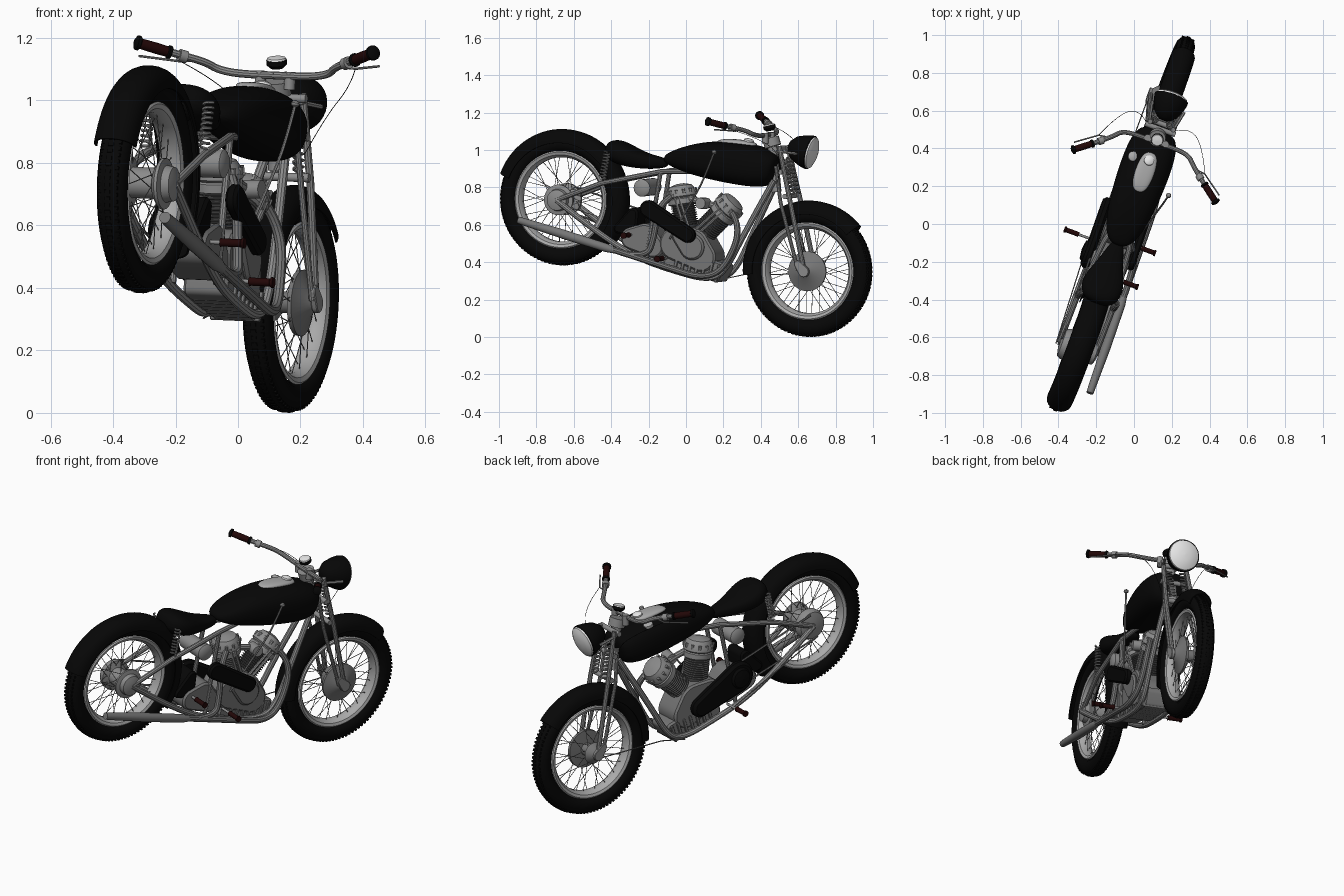
import bpy, bmesh
from math import sin, cos, pi, radians
from mathutils import Vector, Matrix

cube = bpy.data.objects.get("Cube")
if cube:
    bpy.data.objects.remove(cube, do_unlink=True)

# Machine frame: x to its right, y forward, z up, origin between the axles
FWD = Vector((.321, .907, -.263)).normalized()
SIDE = Vector((.937, -.345, -.04))
SIDE = (SIDE - FWD * SIDE.dot(FWD)).normalized()
POSE = Matrix((SIDE, FWD, SIDE.cross(FWD))).transposed().to_4x4()
POSE.translation = (-.065, 0, .545)
FRONT, REAR = .727, -.724
made = []


def material(name, r, g, b):
    m = bpy.data.materials.new(name)
    m.use_nodes = True
    m.diffuse_color = (r, g, b, 1)
    m.node_tree.nodes["Principled BSDF"].inputs["Base Color"].default_value = (r, g, b, 1)
    return m


BLACK = material("black", .002, .002, .002)
STEEL = material("steel", .26, .26, .26)
DARK = material("dark_steel", .18, .18, .18)
IRON = material("dark_iron", .08, .08, .08)
BRIGHT = material("bright_metal", .4, .4, .4)
WHITE = material("lens_white", .8, .8, .8)
GRIP = material("grip_brown", .016, .002, .002)


def place(name, data, mat):
    ob = bpy.data.objects.new(name, data)
    bpy.context.collection.objects.link(ob)
    data.materials.append(mat)
    ob.matrix_world = POSE
    made.append(ob)
    return ob


def finish(name, bm, mat):
    bmesh.ops.recalc_face_normals(bm, faces=bm.faces)
    me = bpy.data.meshes.new(name)
    bm.to_mesh(me)
    bm.free()
    return place(name, me, mat)


def skin(bm, rings, closed_rings=True, closed_loop=False, caps=False):
    """Bridge rows of points into quads."""
    rows = [[bm.verts.new(p) for p in ring] for ring in rings]
    n = len(rows[0])
    for i in range(len(rows) if closed_loop else len(rows) - 1):
        a, b = rows[i], rows[(i + 1) % len(rows)]
        for j in range(n if closed_rings else n - 1):
            k = (j + 1) % n
            bm.faces.new((a[j], a[k], b[k], b[j]))
    if caps:
        bm.faces.new(rows[0])
        bm.faces.new(rows[-1])


def lathe(name, profile, centre, axis, mat, seg=32, loop=False):
    """Spin (radius, along-axis) points about an axis."""
    q = Vector(axis).to_track_quat('Z', 'Y')
    rings = [[Vector(centre) + q @ Vector((max(r, .0005) * cos(t), max(r, .0005) * sin(t), d))
              for t in (2 * pi * i / seg for i in range(seg))] for r, d in profile]
    bm = bmesh.new()
    skin(bm, rings, closed_loop=loop, caps=not loop)
    return finish(name, bm, mat)


def rod(name, a, b, r, mat):
    d = Vector(b) - Vector(a)
    return lathe(name, [(r, 0), (r, d.length)], a, d, mat, 16)


def pipe(name, paths, r, mat, curved=False):
    cu = bpy.data.curves.new(name, 'CURVE')
    cu.dimensions = '3D'
    cu.bevel_depth, cu.bevel_resolution, cu.resolution_u = r, 1 if r < .01 else 3, 6
    cu.use_fill_caps = True
    for path in paths:
        sp = cu.splines.new('NURBS' if curved else 'POLY')
        sp.points.add(len(path) - 1)
        for p, co in zip(sp.points, path):
            p.co = (*co, 1)
        if curved:
            sp.use_endpoint_u, sp.order_u = True, 3
    return place(name, cu, mat)


def both(path):
    return [path, [(-x, y, z) for x, y, z in path]]


def hull(name, circles, x0, x1, mat, bevel=.01):
    """Slab around circles (y, z, radius) with softened edges."""
    bm = bmesh.new()
    for x, shrink in ((x0, bevel), (x0 + bevel, 0), (x1 - bevel, 0), (x1, bevel)):
        for y, z, r in circles:
            for i in range(28):
                t = 2 * pi * i / 28
                bm.verts.new((x, y + (r - shrink) * cos(t), z + (r - shrink) * sin(t)))
    bmesh.ops.convex_hull(bm, input=bm.verts)
    bmesh.ops.delete(bm, geom=[v for v in bm.verts if not v.link_faces], context='VERTS')
    return finish(name, bm, mat)


def loft(name, sections, mat, power=.8):
    """Rounded body from (y, bottom, top, half width) sections."""
    def sq(v):
        return abs(v) ** power * (1 if v > 0 else -1)
    rings = [[(w * sq(cos(t)), y, (lo + hi) / 2 + (hi - lo) / 2 * sq(sin(t)))
              for t in (2 * pi * (i + .5) / 20 for i in range(20))] for y, lo, hi, w in sections]
    bm = bmesh.new()
    skin(bm, rings, caps=True)
    ob = finish(name, bm, mat)
    ob.modifiers.new("soft", 'SUBSURF').levels = 2
    return ob


# Wheels: tyre, tread, rim and spokes
def wheel(label, y):
    ring = [(.302 + .049 * cos(t), .05 * sin(t)) for t in (2 * pi * i / 14 for i in range(14))]
    lathe(label + "_tyre", ring, (0, y, 0), (1, 0, 0), BLACK, 64, True)
    lathe(label + "_rim", [(.255, -.04), (.262, -.034), (.25, -.02), (.236, 0), (.25, .02), (.262, .034),
                           (.255, .04), (.24, .034), (.226, .012), (.226, -.012), (.24, -.034)],
          (0, y, 0), (1, 0, 0), BRIGHT, 56, True)
    bm = bmesh.new()
    for i in range(100):
        for x in (-.024, 0, .024):
            turn = Matrix.Translation((0, y, 0)) @ Matrix.Rotation(2 * pi * (i + (x == 0) * .5) / 100, 4, 'X')
            spot = turn @ Matrix.Translation((x, 0, .348 - abs(x) * .28)) @ Matrix.Diagonal((.018, .011, .01, 1))
            bmesh.ops.create_cube(bm, size=1, matrix=spot)
    finish(label + "_tread", bm, BLACK)
    spokes = []
    for i in range(40):
        t, side = 2 * pi * i / 40, (-1) ** i
        lean = t + (.55 if i % 4 < 2 else -.55)
        spokes.append([(.045 * side, y + .06 * cos(lean), .06 * sin(lean)),
                       (.008 * side, y + .232 * cos(t), .232 * sin(t))])
    pipe(label + "_spokes", spokes, .0016, DARK)


def fender(label, y, start, end, width):
    rings = []
    for i in range(41):
        t = radians(start + (end - start) * i / 40)
        rings.append([(width * cos(k), y + (.305 + .072 * sin(k) ** .8) * cos(t), (.305 + .072 * sin(k) ** .8) * sin(t))
                      for k in (pi * j / 12 + 1e-6 * (6 - j) for j in range(13))])
    bm = bmesh.new()
    skin(bm, rings, closed_rings=False)
    finish(label + "_fender", bm, BLACK).modifiers.new("sheet", 'SOLIDIFY').thickness = .006


wheel("front", FRONT)
wheel("rear", REAR)
fender("front", FRONT, 55, 198, .064)
fender("rear", REAR, -25, 173, .07)
lathe("front_hub", [(.03, -.085), (.045, -.07), (.06, -.05), (.035, -.03), (.035, .02), (.105, .025),
                    (.107, .04), (.05, .062), (.025, .08)], (0, FRONT, 0), (1, 0, 0), DARK)
lathe("rear_hub", [(.03, -.1), (.075, -.09), (.085, -.07), (.085, -.05), (.05, -.04), (.05, .04), (.062, .045),
                   (.082, .06), (.082, .07), (.06, .075), (.055, .1), (.025, .11)], (0, REAR, 0), (1, 0, 0), STEEL)

# Frame
rails = [(.1, REAR, 0), (.1, -.45, -.11), (.09, -.2, -.18), (.085, .0, -.192), (.085, .2, -.19),
         (.085, .29, -.13), (.07, .34, .1), (.03, .42, .42)]
pipe("frame_cradle", both(rails), .016, STEEL, True)
pipe("seat_stays", both([(.1, REAR, 0), (.1, -.5, .155), (.07, -.2, .3), (.03, -.05, .34), (.02, .36, .44)]), .014, STEEL)
pipe("seat_tubes", both([(.07, -.2, .3), (.075, -.16, -.18)]), .012, STEEL)
rod("steering_head", (0, .44, .36), (0, .35, .61), .026, STEEL)

# Fork with twin tubes, springs and links
pipe("fork_legs", both([(.085, FRONT, 0), (.08, .55, .35), (.065, .415, .61)]), .013, STEEL)
pipe("fork_struts", both([(.085, .69, .0), (.07, .5, .32), (.055, .42, .5)]), .01, STEEL)
for z, y in ((.59, .4), (.48, .46), (.36, .52)):
    rod("fork_link", (-.085, y, z), (.085, y, z), .014, STEEL)
for x in (-.09, .09):
    hull("axle_plate", [(FRONT, 0, .03), (.685, .03, .02)], x - .01, x + .01, STEEL, .003)


def coil(name, a, b, r, turns):
    a, b = Vector(a), Vector(b)
    n = turns * 10
    path = [a.lerp(b, i / n) + Vector((r * cos(i * pi / 5), r * sin(i * pi / 5), 0)) for i in range(n + 1)]
    pipe(name, both([tuple(p) for p in path]), .005, STEEL)


coil("fork_springs", (.04, .54, .38), (.04, .45, .55), .016, 9)
coil("seat_springs", (.1, -.5, .18), (.1, -.51, .33), .016, 9)

# Fuel tank with top panel and caps
loft("fuel_tank", [(-.22, .355, .385, .04), (-.17, .335, .43, .085), (-.07, .324, .492, .115), (.06, .325, .542, .13),
                   (.2, .336, .57, .137), (.32, .352, .576, .132), (.395, .38, .56, .11), (.415, .42, .53, .07)], BLACK)
loft("tank_panel", [(.05, .53, .539, .02), (.08, .53, .557, .045), (.16, .54, .576, .054),
                    (.24, .55, .585, .045), (.27, .55, .578, .02)], BRIGHT)
for x, mat in ((0, WHITE), (-.085, BRIGHT)):
    lathe("filler_cap", [(.027, 0), (.027, .016), (.018, .022), (0, .024)], (x, .22, .572 - abs(x) * .4), (0, 0, 1), mat, 20)

# Saddle
loft("saddle", [(-.55, .305, .37, .06), (-.5, .27, .398, .108), (-.42, .266, .382, .115), (-.33, .278, .365, .075),
                (-.25, .298, .368, .05), (-.19, .325, .365, .03)], BLACK)

# Headlight
lathe("headlight_shell", [(0, -.09), (.035, -.082), (.065, -.052), (.084, -.005), (.092, .028), (.092, .04), (.087, .042)],
      (0, .535, .615), (0, 1, 0), BLACK)
lathe("headlight_lens", [(.088, .037), (.085, .05), (.062, .061), (.03, .067), (0, .069)], (0, .535, .615), (0, 1, 0), WHITE)
pipe("headlight_brackets", both([(.065, .41, .58), (.09, .53, .6)]), .008, STEEL)

# Handlebar, grips, levers, gauge and cables
half = [(0, .31, .64), (.11, .315, .64), (.19, .3, .648), (.22, .26, .662), (.31, .18, .667), (.40, .11, .676)]
pipe("handlebar", both(half), .0125, STEEL, True)
for side in (-1, 1):
    spot, along = (.312 * side, .18, .667), (.1 * side, -.082, .01)
    lathe("handle_grip", [(.017, .008), (.018, .05), (.017, .11)], spot, along, GRIP, 18)
    lathe("grip_collar", [(.02, 0), (.022, .004), (.022, .01), (.016, .014)], spot, along, BLACK, 18)
    lathe("grip_end", [(.016, .106), (.024, .11), (.024, .12), (.012, .126)], spot, along, BLACK, 18)
    rod("lever_clamp", (.27 * side, .215, .663), (.29 * side, .198, .665), .02, STEEL)
    rod("bar_riser", (.05 * side, .33, .6), (.05 * side, .315, .655), .018, STEEL)
pipe("hand_levers", both([(.26, .24, .658), (.3, .235, .654), (.41, .155, .645)]), .004, STEEL)
pipe("cables", both([(.3, .235, .655), (.23, .4, .64), (.13, .47, .55), (.08, .46, .42)]), .0013, BLACK, True)
rod("top_clamp", (0, .36, .59), (0, .335, .63), .045, STEEL)
tilt = (0, -.55, 1)
lathe("gauge", [(.02, 0), (.033, .012), (.033, .028)], (0, .324, .668), tilt, BLACK, 24)
lathe("gauge_face", [(.031, .028), (.029, .034), (0, .037)], (0, .324, .668), tilt, WHITE, 24)

# Engine: case, sump, finned cylinders
hull("crankcase", [(.07, -.04, .1), (-.02, -.05, .09), (.14, -.08, .08)], -.08, .085, DARK)
hull("sump", [(-.04, -.165, .025), (.24, -.165, .025), (.25, -.11, .03), (-.04, -.11, .03)], -.075, .075, DARK)
for i in range(7):
    hull("sump_rib", [(.01 + .04 * i, -.183, .008), (.01 + .04 * i, -.1, .008)], -.085, .085, DARK, .002)
hull("gearbox", [(-.2, -.06, .07), (-.27, -.09, .06), (-.14, -.1, .06)], -.075, .08, DARK)
for label, base, top in (("rear", (.01, .0), (-.1, .255)), ("front", (.07, .0), (.225, .255))):
    b = Vector((0, *base))
    d = Vector((0, *top)) - b
    n = d.length
    fins = [(.068 if i % 4 in (1, 2) else .058, n * (.2 + .42 * i / 40)) for i in range(41)]
    lathe(label + "_cylinder", [(.045, 0)] + fins, b, d, IRON, 24)
    lathe(label + "_head", [(.055, n * .6), (.078, n * .62), (.078, n * .72), (.072, n * .74), (.082, n * .77),
                            (.08, n * .86), (.06, n * .97), (.02, n * 1.01)], b, d, STEEL, 24)
    nuts = [b + d * .82 + Matrix.Rotation(2 * pi * k / 12, 3, d) @ Vector((.077, 0, 0)) for k in range(12)]
    pipe(label + "_head_nuts", [[tuple(p), tuple(p + d * .08)] for p in nuts], .009, STEEL)
    pipe(label + "_pushrods", [[(.07, .05 + s, .0), (.072, top[0] * .85 + s, top[1] * .8)] for s in (-.015, .015)], .008, STEEL)
hull("timing_cover", [(-.2, .095, .047), (.05, .02, .042)], .095, .135, BLACK)
hull("timing_case", [(.08, -.04, .07), (.0, .0, .045)], .08, .105, DARK)
hull("primary_cover", [(-.2, -.02, .088), (.07, -.06, .055)], -.135, -.085, BLACK, .015)
lathe("clutch_dome", [(.06, 0), (.05, .015), (0, .022)], (-.133, -.2, -.02), (-1, 0, 0), BLACK)
lathe("oil_canister", [(.03, -.1), (.046, -.09), (.046, .09), (.03, .1)], (0, -.275, .19), (1, 0, 0), STEEL)
hull("battery_box", [(-.36, -.06, .025), (-.28, -.06, .025), (-.3, .04, .03)], -.07, .07, BLACK)
rod("carburettor", (.03, .08, .2), (.1, .07, .2), .03, STEEL)
pipe("intake", [[(.03, -.06, .2), (.05, .06, .2), (.03, .16, .2)]], .018, STEEL, True)
pipe("drive_chain", [[(-.1, REAR, .07), (-.1, -.2, .045)], [(-.1, REAR, -.07), (-.1, -.2, -.085)]], .005, DARK)

# Exhaust on the right side
pipe("exhaust_headers", [[(.05, .23, .2), (.09, .33, .14), (.12, .3, -.1), (.145, .2, -.18), (.146, 0, -.175), (.146, -.35, -.165)],
                         [(.05, -.1, .2), (.1, -.16, .14), (.12, -.13, -.05), (.14, -.14, -.16), (.146, -.28, -.168)]],
     .017, DARK, True)
lathe("muffler", [(.016, 0), (.023, .05), (.025, .3), (.021, .5), (.019, .57), (.014, .57)],
      (.146, -.32, -.167), (0, -1, .023), DARK, 20)

# Pegs, hand shift and linkage
for x, y, z, side in ((.145, -.05, -.137, 1), (.115, -.276, -.07, 1), (-.19, -.097, -.14, -1)):
    rod("peg_arm", (x - .09 * side, y, z), (x, y, z), .007, STEEL)
    lathe("peg_rubber", [(.015, 0), (.013, .006), (.013, .07), (.017, .074), (.017, .082)], (x, y, z), (side, 0, 0), GRIP, 14)
pipe("shift_lever", [[(.1, -.05, -.03), (.14, .05, .25), (.155, .08, .36), (.163, .1, .49)]], .005, STEEL, True)
lathe("shift_knob", [(0, -.013), (.011, -.007), (.014, 0), (.011, .007), (0, .013)], (.163, .1, .495), (0, 0, 1), STEEL, 14)
pipe("brake_rods", [[(-.115, REAR, -.06), (-.13, -.1, -.16)], [(-.09, FRONT, -.02), (-.09, .34, -.13), (-.09, .2, -.2)]], .003, DARK)

# Turn the tubes into meshes and smooth everything, keeping edges sharp
bpy.ops.object.select_all(action='DESELECT')
for ob in made:
    ob.select_set(True)
bpy.context.view_layer.objects.active = next(o for o in made if o.type == 'CURVE')
bpy.ops.object.convert(target='MESH')
bpy.ops.object.shade_smooth_by_angle(angle=radians(35))
